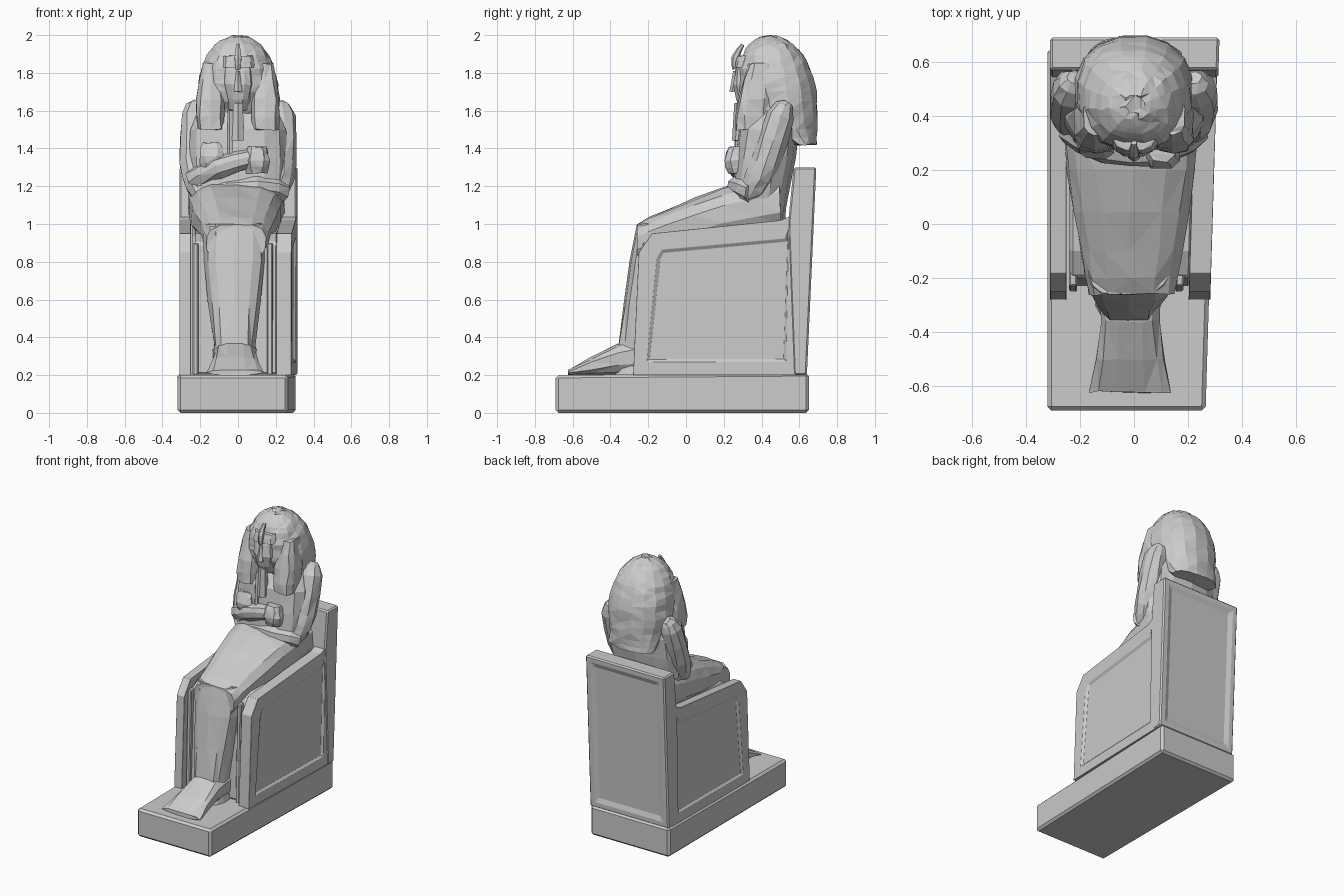
import bpy, bmesh, math, random
from mathutils import Vector

random.seed(4)
if "Cube" in bpy.data.objects:
    bpy.data.objects.remove(bpy.data.objects["Cube"])

grey = (0.6, 0.6, 0.6, 1)
stone = bpy.data.materials.new("grey stone")
stone.use_nodes = True
stone.diffuse_color = grey
stone.node_tree.nodes["Principled BSDF"].inputs["Base Color"].default_value = grey

FRONT, BACK, SIDE = Vector((0, -1, 0)), Vector((0, 1, 0)), Vector((1, 0, 0))


def finish(name, bm, bevel=None):
    bmesh.ops.recalc_face_normals(bm, faces=bm.faces)
    mesh = bpy.data.meshes.new(name)
    bm.to_mesh(mesh)
    bm.free()
    mesh.materials.append(stone)
    part = bpy.data.objects.new(name, mesh)
    bpy.context.collection.objects.link(part)
    if bevel:
        worn = part.modifiers.new("worn edges", 'BEVEL')
        worn.width = bevel
        worn.segments = 1


def skin(name, rings, rough):
    """Join rings of points into a closed, roughly chiselled faceted skin."""
    bm = bmesh.new()

    def chip():
        return Vector([random.uniform(-rough, rough) for axis in range(3)])

    loops = [[bm.verts.new(point + chip()) for point in ring] for ring in rings]
    for low, high in zip(loops, loops[1:]):
        for i in range(len(low)):
            bm.faces.new((low[i - 1], low[i], high[i], high[i - 1]))
    bm.faces.new(loops[0])
    bm.faces.new(loops[-1])
    bmesh.ops.triangulate(bm, faces=bm.faces)
    finish(name, bm)


def smooth_rows(rows):
    """Add a row halfway along every span, following a smooth curve."""
    rows = [Vector(row) for row in rows]
    result = []
    for i in range(len(rows) - 1):
        a, b = rows[i], rows[i + 1]
        before, after = rows[max(i - 1, 0)], rows[min(i + 2, len(rows) - 1)]
        result += [a, (a + b) / 2 + (a + b - before - after) / 16]
    return result + [rows[-1]]


def boxy_circle(sides, power):
    for i in range(sides):
        angle = math.tau * (i + 0.5) / sides
        c, s = math.cos(angle), math.sin(angle)
        yield math.copysign(abs(c) ** power, c), math.copysign(abs(s) ** power, s)


def loft(name, rows, centre=0, upright=True, sides=14, power=0.75, rough=0.005):
    """Rows are (station, half width in x, low edge, high edge)."""
    rings = []
    for station, half, low, high in smooth_rows(rows):
        ring = []
        for c, s in boxy_circle(sides, power):
            x = centre + half * c
            v = (low + high) / 2 + (high - low) / 2 * s
            ring.append(Vector((x, v, station) if upright else (x, station, v)))
        rings.append(ring)
    skin(name, rings, rough)


def limb(name, path, sides=9, rough=0.004):
    """Path rows are (x, y, z, radius)."""
    rows = smooth_rows(path)
    rings = []
    for i, row in enumerate(rows):
        ahead, behind = rows[min(i + 1, len(rows) - 1)], rows[max(i - 1, 0)]
        along = (ahead - behind).to_3d().normalized()
        across = along.cross(FRONT).normalized()
        up = along.cross(across)
        rings.append([row.to_3d() + row.w * (across * c + up * s)
                      for c, s in boxy_circle(sides, 1)])
    skin(name, rings, rough)


def slab(name, left, right, profile, bevel=0.015, panel=None, margin=0.07):
    """Extrude a y-z profile across x; the +x side tapers towards the front."""
    bm = bmesh.new()

    def end(x):
        taper = 0.03 if x > 0 else 0
        return [bm.verts.new((x + taper * (y - 0.65), y, z)) for y, z in profile]

    a, b = end(left), end(right)
    bm.faces.new(a)
    bm.faces.new(b)
    for i in range(len(a)):
        bm.faces.new((a[i - 1], a[i], b[i], b[i - 1]))
    bmesh.ops.recalc_face_normals(bm, faces=bm.faces)
    # Sunken panel on the face that looks the given way
    if panel:
        face = max(bm.faces, key=lambda f: f.normal.dot(panel) * f.calc_area())
        bmesh.ops.inset_region(bm, faces=[face], thickness=margin)
        bmesh.ops.inset_region(bm, faces=[face], thickness=0.02, depth=-0.012)
    finish(name, bm, bevel)


# Plinth and throne
seat = 0.2
slab("plinth", -0.32, 0.305, [(-0.69, 0), (-0.69, seat), (0.65, seat + 0.01), (0.65, 0)])
slab("back_slab", -0.31, 0.315,
     [(0.57, seat), (0.54, 1), (0.57, 1.3), (0.69, 1.3), (0.64, seat)], panel=BACK)
slab("throne_core", -0.24, 0.24,
     [(-0.23, seat), (-0.2, 0.9), (-0.1, 0.95), (0.6, 1), (0.6, seat)])
side_profile = [(-0.28, seat), (-0.25, 0.85), (-0.18, 0.95), (0.5, 1.02), (0.6, 1.06), (0.6, seat)]
slab("right_throne_side", -0.31, -0.25, side_profile, panel=-SIDE, margin=0.1)
slab("left_throne_side", 0.23, 0.31, side_profile, panel=SIDE, margin=0.1)
for name, x in (("right_front_strip", -0.24), ("left_front_strip", 0.18)):
    slab(name, x, x + 0.03, [(-0.25, seat), (-0.23, 0.9), (-0.1, 0.9), (-0.1, seat)], 0.006)

# Robe over the lap, shins and feet
loft("lap", [(0.5, 0.26, 0.95, 1.28), (0.2, 0.24, 0.9, 1.2),
             (-0.1, 0.19, 0.85, 1.08), (-0.26, 0.16, 0.8, 1)], centre=-0.01, upright=False)
loft("shins", [(1, 0.155, -0.26, 0), (0.8, 0.165, -0.3, 0),
               (0.36, 0.11, -0.36, -0.1), (seat, 0.12, -0.38, -0.1)], centre=-0.02, power=0.6)
loft("feet", [(-0.2, 0.12, seat, 0.4), (-0.36, 0.11, seat, 0.37),
              (-0.62, 0.15, seat, 0.23)], centre=-0.015, upright=False, sides=12)

# Torso and upper arms
loft("torso", [(1, 0.21, 0.15, 0.52), (1.2, 0.26, 0.25, 0.55),
               (1.5, 0.26, 0.28, 0.6), (1.65, 0.18, 0.4, 0.57)])
sides_of_body = (("right", -1), ("left", 1))
for label, s in sides_of_body:
    limb(label + "_upper_arm", [
        (s * 0.22, 0.54, 1.64, 0.03), (s * 0.23, 0.5, 1.57, 0.075), (s * 0.23, 0.42, 1.32, 0.08),
        (s * 0.21, 0.36, 1.2, 0.07), (s * 0.18, 0.3, 1.13, 0.04)])

# Folded forearms, fists and sceptre
limb("right_forearm", [(-0.23, 0.36, 1.23, 0.065), (-0.1, 0.28, 1.3, 0.06), (0.08, 0.26, 1.35, 0.05)])
limb("left_forearm", [(0.23, 0.36, 1.17, 0.065), (0.1, 0.28, 1.2, 0.06), (-0.2, 0.33, 1.18, 0.05)])
for label, x, front, z in (("right", 0.1, 0.2, 1.34), ("left", -0.14, 0.24, 1.36)):
    loft(label + "_fist", [(z - 0.07, 0.055, front + 0.02, 0.33), (z, 0.07, front, 0.33),
                           (z + 0.07, 0.05, front + 0.03, 0.33)], centre=x, sides=8)
limb("sceptre", [(-0.04, 0.265, 1.34, 0.015), (-0.04, 0.28, 1.6, 0.015)], sides=5, rough=0.001)

# Headdress: a flared neck cloth below a rounded dome
cloth = [(1.42, 0.175, 0.55, 0.69), (1.5, 0.19, 0.4, 0.695), (1.6, 0.215, 0.33, 0.695)]
dome = []
for step in range(6):
    c, s = math.cos(step * 0.28), math.sin(step * 0.28)
    middle = 0.485 - 0.04 * s
    dome.append((1.7 + 0.3 * s, 0.215 * c, middle - 0.21 * c, middle + 0.21 * c))
loft("headdress", cloth + dome, sides=16, power=0.9)
for label, s in sides_of_body:
    loft(label + "_lappet", [(1.5, 0.07, 0.26, 0.46), (1.66, 0.075, 0.275, 0.46),
                             (1.85, 0.04, 0.33, 0.46)], centre=s * 0.145, sides=10, power=0.6)

# Face, nose, brow ornament and beard
loft("face", [(1.6, 0.045, 0.29, 0.4), (1.74, 0.085, 0.25, 0.4), (1.87, 0.075, 0.28, 0.4)], sides=12)
loft("nose", [(1.7, 0.025, 0.23, 0.3), (1.81, 0.01, 0.25, 0.3)], sides=6, rough=0.001)
loft("brow_band", [(1.83, 0.09, 0.255, 0.4), (1.89, 0.08, 0.27, 0.4)], sides=12, rough=0.003)
limb("brow_ornament", [(0, 0.26, 1.82, 0.015), (0, 0.26, 1.88, 0.02), (0, 0.3, 1.95, 0.01)],
     sides=6, rough=0.001)
limb("beard", [(0, 0.285, 1.64, 0.03), (0, 0.28, 1.44, 0.035)], sides=6, rough=0.002)
